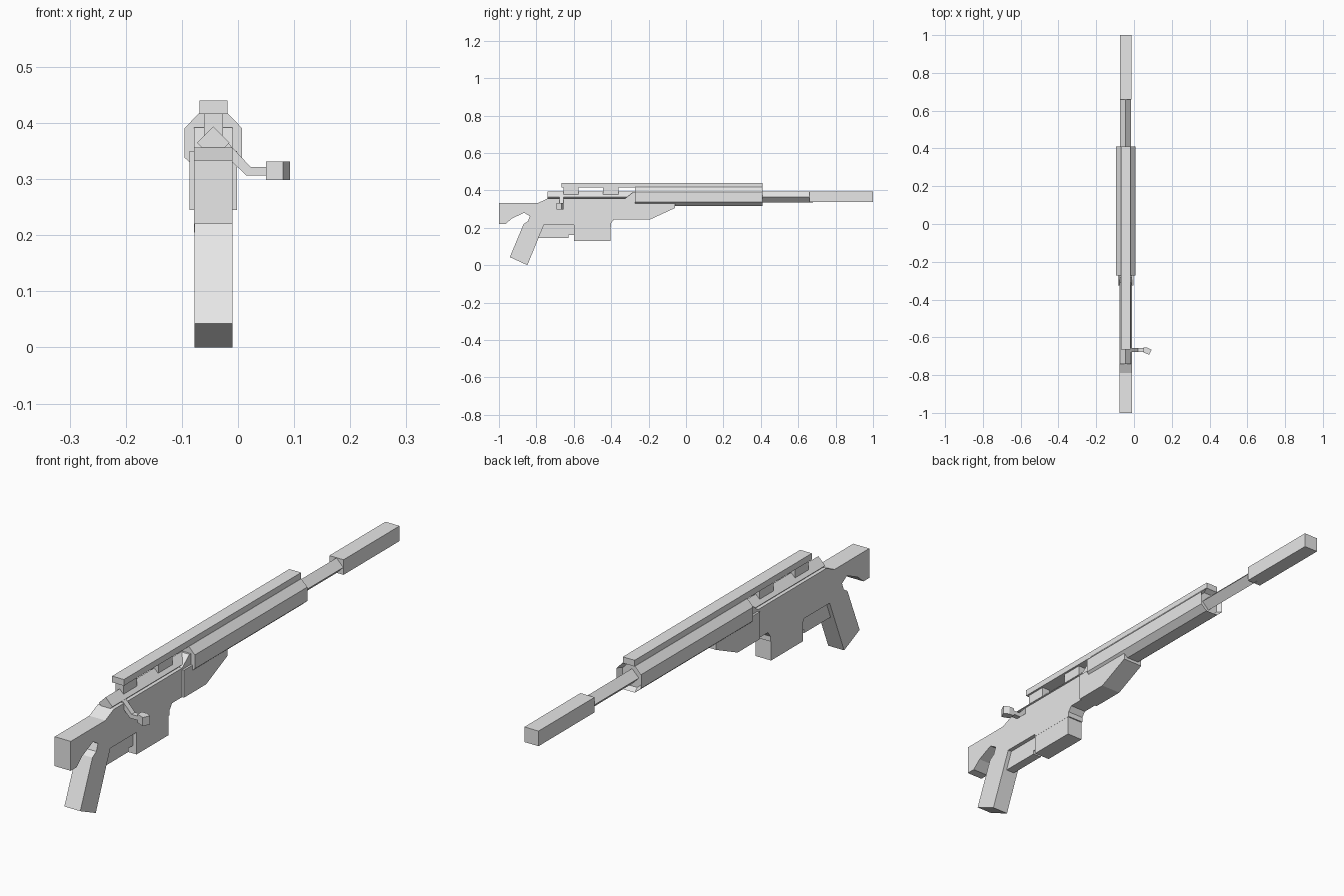
import bpy, bmesh

if "Cube" in bpy.data.objects:
    bpy.data.objects.remove(bpy.data.objects["Cube"])

CX = -0.044   # centre line of the model

grey = bpy.data.materials.new("plain grey")
grey.diffuse_color = (0.8, 0.8, 0.8, 1)
grey.use_nodes = True
grey.node_tree.nodes["Principled BSDF"].inputs["Base Color"].default_value = grey.diffuse_color


def prism(name, profile, axis, lo, hi, recess=0.0):
    """Extrude a closed 2D profile along an axis from lo to hi."""
    def place(p, t):
        a, b = p
        return {'x': (t, a, b), 'y': (a, t, b), 'z': (a, b, t)}[axis]
    bm = bmesh.new()
    r0 = [bm.verts.new(place(p, lo)) for p in profile]
    r1 = [bm.verts.new(place(p, hi)) for p in profile]
    bm.faces.new(r0)
    end = bm.faces.new(r1)
    n = len(profile)
    for i in range(n):
        j = (i + 1) % n
        bm.faces.new((r0[i], r0[j], r1[j], r1[i]))
    bmesh.ops.recalc_face_normals(bm, faces=bm.faces)
    if recess:
        bmesh.ops.inset_region(bm, faces=[end], thickness=0.012)
        i = 'xyz'.index(axis)
        for v in end.verts:
            v.co[i] -= recess
    me = bpy.data.meshes.new(name)
    bm.to_mesh(me)
    bm.free()
    me.materials.append(grey)
    ob = bpy.data.objects.new(name, me)
    bpy.context.collection.objects.link(ob)
    return ob


def side(name, profile, half):
    """Side profile (y, z) with a width centred on the centre line."""
    return prism(name, profile, 'x', CX - half, CX + half)


def block(name, half, y0, y1, z0, z1):
    return side(name, [(y0, z0), (y1, z0), (y1, z1), (y0, z1)], half)


# stock and receiver body
side("stock_body", [
    (-1.0, 0.22), (-0.965, 0.22), (-0.93, 0.25), (-0.865, 0.28),
    (-0.835, 0.262), (-0.845, 0.235), (-0.83, 0.215), (-0.6, 0.215),
    (-0.6, 0.205), (-0.4, 0.205), (-0.4, 0.225), (-0.385, 0.245),
    (-0.325, 0.245), (-0.325, 0.356), (-0.74, 0.356), (-0.79, 0.333),
    (-1.0, 0.333)], 0.034)

# slanted hand grip
side("grip", [(-0.942, 0.043), (-0.848, 0.0), (-0.76, 0.215),
              (-0.76, 0.24), (-0.845, 0.235), (-0.868, 0.22)], 0.0338)

# lower fittings
block("magazine", 0.0335, -0.6, -0.405, 0.13, 0.22)
block("magazine_catch", 0.018, -0.63, -0.6, 0.16, 0.22)
block("trigger_guard", 0.018, -0.79, -0.628, 0.146, 0.22)

# fore end beneath the handguard
side("fore_end", [(-0.325, 0.245), (-0.19, 0.245), (-0.06, 0.305),
                  (-0.06, 0.335), (-0.27, 0.35), (-0.325, 0.35)], 0.042)

# raised ring behind the handguard
side("receiver_ring", [(-0.325, 0.34), (-0.26, 0.34), (-0.26, 0.392),
                       (-0.28, 0.392), (-0.325, 0.356)], 0.034)

# octagonal handguard with a recessed muzzle end
half_octagon = [(0.026, 0.316), (0.051, 0.338), (0.051, 0.391), (0.026, 0.417)]
octagon = [(CX + x, z) for x, z in half_octagon]
octagon += [(CX - x, z) for x, z in reversed(half_octagon)]
prism("handguard", octagon, 'y', -0.272, 0.41, recess=0.02)

# four-sided barrel running back as the bolt
R, ZB = 0.029, 0.365
diamond = [(CX + R, ZB), (CX, ZB + R), (CX - R, ZB), (CX, ZB - R)]
prism("barrel", diamond, 'y', -0.26, 0.68)
prism("bolt", diamond, 'y', -0.74, -0.26)
block("muzzle_tube", 0.03, 0.66, 1.0, 0.337, 0.395)

# top rail and its two mounts
block("top_rail", 0.025, -0.665, 0.41, 0.416, 0.44)
for i, (y0, y1) in enumerate([(-0.655, -0.575), (-0.445, -0.36)]):
    block(f"rail_mount_{i + 1}", 0.017, y0, y1, 0.378, 0.418)

# bolt handle with knob
prism("bolt_handle", [(-0.035, 0.355), (-0.02, 0.367), (0.022, 0.322),
                      (0.055, 0.322), (0.055, 0.306), (0.015, 0.306)],
      'y', -0.677, -0.656)
prism("bolt_knob", [(0.05, -0.655), (0.072, -0.655), (0.093, -0.666),
                    (0.08, -0.692), (0.05, -0.68)], 'z', 0.298, 0.331)
